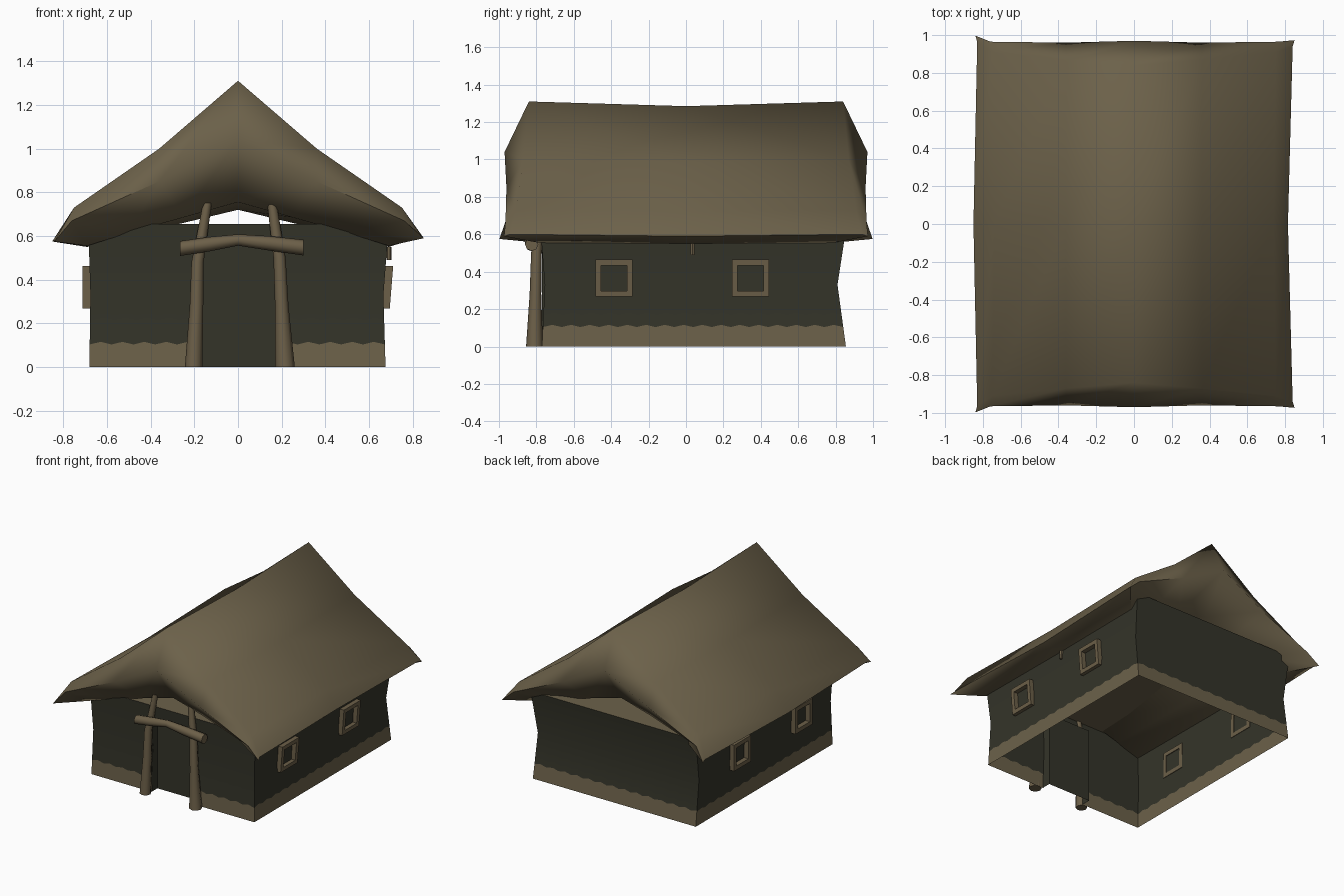
import bpy, bmesh, math
from mathutils import Vector

if "Cube" in bpy.data.objects:
    bpy.data.objects.remove(bpy.data.objects["Cube"])


def material(name, col):
    m = bpy.data.materials.new(name)
    m.diffuse_color = (*col, 1)
    m.use_nodes = True
    m.node_tree.nodes["Principled BSDF"].inputs["Base Color"].default_value = m.diffuse_color
    return m


THATCH = material("thatch brown", (0.15, 0.12, 0.068))
TIMBER = material("timber brown", (0.15, 0.115, 0.065))
DARK = material("dark wall", (0.034, 0.034, 0.022))


def make(name, verts, faces, mats, ids=None, angle=None, fix=True):
    me = bpy.data.meshes.new(name)
    me.from_pydata([tuple(v) for v in verts], [], faces)
    for m in mats:
        me.materials.append(m)
    if ids:
        for p, i in zip(me.polygons, ids):
            p.material_index = i
    if fix:
        bm = bmesh.new()
        bm.from_mesh(me)
        bmesh.ops.recalc_face_normals(bm, faces=bm.faces)
        bm.to_mesh(me)
        bm.free()
    ob = bpy.data.objects.new(name, me)
    bpy.context.collection.objects.link(ob)
    if angle:
        bpy.ops.object.select_all(action='DESELECT')
        ob.select_set(True)
        bpy.context.view_layer.objects.active = ob
        bpy.ops.object.shade_smooth_by_angle(angle=math.radians(angle))
    return ob


# Thatched roof: half profiles from ridge to eave, looped front to back and under
OUTER = [(0, .97, 1.04), (.36, .96, .85), (.76, .965, .67), (.85, .973, .59)]
MAIN = [(0, .84, 1.31), (.36, .87, 1.0), (.75, .91, .73), (.84, .94, .60)]
MID = [(0, 0, 1.285), (.36, 0, .985), (.74, 0, .72), (.815, 0, .59)]
UNDER = [(0, .77, .755), (.25, .77, .685), (.5, .77, .615), (.69, .79, .555)]
UMID = [(0, 0, .72), (.25, 0, .66), (.5, 0, .605), (.69, 0, .55)]


def roof_row(half, s):
    left = []
    for i, (x, y, z) in enumerate(half[:0:-1]):
        if i == 0 and half is not UNDER and half is not UMID:
            x, y, z = (x + .035 if y == 0 else x - .01), y * 1.025, z - .015
        left.append((-x, s * y, z))
    return left + [(x, s * y, z) for x, y, z in half]


rows = [roof_row(h, s) for h, s in ((UNDER, -1), (OUTER, -1), (MAIN, -1), (MID, 1),
                                    (MAIN, 1), (OUTER, 1), (UNDER, 1), (UMID, 1))]
verts = [v for r in rows for v in r]
faces = []
for r in range(8):
    for c in range(6):
        n = (r + 1) % 8
        faces.append((r * 7 + c, r * 7 + c + 1, n * 7 + c + 1, n * 7 + c))
for c in (0, 6):
    for f in ((0, 1, 2), (0, 2, 3, 7), (7, 3, 4, 6), (6, 4, 5)):
        faces.append(tuple(i * 7 + c for i in f))
make("thatched_roof", verts, faces, [THATCH], angle=85)

# Wall corners: plan position at the foot, the pinched middle and the top
LEVELS = (0, .33, .655)
FL = [(-.68, -.77), (-.675, -.755), (-.685, -.78)]
FR = [(.675, -.77), (.665, -.755), (.69, -.78)]
BR = [(.675, .855), (.665, .81), (.69, .86)]
BL = [(-.68, .855), (-.675, .81), (-.685, .86)]


def corner(c, z):
    i = 0 if z < LEVELS[1] else 1
    t = (z - LEVELS[i]) / (LEVELS[i + 1] - LEVELS[i])
    return Vector((*c[i], z)).lerp(Vector((*c[i + 1], z)), t)


def wall(name, a, b, t0=0, t1=1, z_levels=(0, .11, .33, .655)):
    length = (Vector(b[0]) - Vector(a[0])).length * (t1 - t0)
    n = max(2, round(length / .05))
    vs, fs, ids = [], [], []
    for r, z0 in enumerate(z_levels):
        for i in range(n + 1):
            # scalloped upper edge of the pale base band
            z = z0 + (.006 if i % 2 else -.006) if z0 == .11 else z0
            t = t0 + (t1 - t0) * i / n
            vs.append(corner(a, z).lerp(corner(b, z), t))
    for r in range(len(z_levels) - 1):
        for i in range(n):
            k = r * (n + 1) + i
            fs.append((k, k + 1, k + n + 2, k + n + 1))
            ids.append(1 if z_levels[r] == 0 else 0)
    make(name, vs, fs, [DARK, THATCH], ids, angle=40, fix=False)


DOOR0, DOOR1 = .37, .63
wall("right_wall", FR, BR)
wall("back_wall", BR, BL)
wall("left_wall", BL, FL)
wall("front_wall_left", FL, FR, 0, DOOR0)
wall("front_wall_right", FL, FR, DOOR1, 1)
wall("front_wall_lintel", FL, FR, DOOR0, DOOR1, (.56, .655))

# Recessed dark doorway
dx, yb, yf, zt = .18, -.70, -.77, .56
make("doorway", [(-dx, yf, 0), (-dx, yb, 0), (dx, yb, 0), (dx, yf, 0),
                 (-dx, yf, zt), (-dx, yb, zt), (dx, yb, zt), (dx, yf, zt)],
     [(0, 1, 5, 4), (1, 2, 6, 5), (2, 3, 7, 6), (4, 5, 6, 7)], [DARK], fix=False)

# Flat ceiling resting on the wall tops
make("ceiling", [corner(c, .654) for c in (FL, FR, BR, BL)], [(0, 1, 2, 3)],
     [THATCH], fix=False)


def log(name, pts, axis, sides=8):
    """Tapered log; pts are (x, y, z, radius), rings lie square to the axis."""
    vs, fs = [], []
    for x, y, z, r in pts:
        for k in range(sides):
            a = 2 * math.pi * k / sides
            u, v = r * math.cos(a), r * math.sin(a)
            vs.append((x + u, y + v, z) if axis == 'z' else (x, y + u, z + v))
    for j in range(len(pts) - 1):
        for k in range(sides):
            m = (k + 1) % sides
            fs.append((j * sides + k, j * sides + m, (j + 1) * sides + m, (j + 1) * sides + k))
    fs.append(tuple(range(sides)))
    fs.append(tuple(range((len(pts) - 1) * sides, len(pts) * sides)))
    make(name, vs, fs, [TIMBER], angle=50)


# Door posts leaning inward, with a bowed cross beam
log("left_door_post", [(-.203, -.81, 0, .04), (-.19, -.805, .28, .031),
                       (-.185, -.80, .48, .028), (-.14, -.78, .75, .02)], 'z')
log("right_door_post", [(.215, -.81, 0, .045), (.2, -.805, .28, .031),
                        (.19, -.80, .5, .028), (.155, -.78, .75, .022)], 'z')
log("cross_beam", [(-.265, -.825, .543, .034), (-.13, -.83, .563, .033),
                   (0, -.83, .582, .026), (.14, -.83, .567, .033),
                   (.3, -.825, .547, .036)], 'x')


def window(name, x, y, lean, z=.366, w=.1, h=.098, bar=.03, d=.02):
    """Square frame, a ring of four mitred bars, leaning with the wall."""
    vs, fs = [], []
    for dx in (-d, d):
        for k in (0, bar):
            for sy, sz in ((-1, -1), (1, -1), (1, 1), (-1, 1)):
                zz = sz * (h - k)
                vs.append((x + dx + lean * zz, y + sy * (w - k), z + zz))
    for i in range(4):
        j = (i + 1) % 4
        fs += [(i, j, j + 4, i + 4), (8 + i, 8 + j, 12 + j, 12 + i),
               (i, j, 8 + j, 8 + i), (4 + i, 4 + j, 12 + j, 12 + i)]
    make(name, vs, fs, [TIMBER])


for y, tag in ((-.385, "front"), (.345, "back")):
    window("right_window_" + tag, .682, y, .08)
    window("left_window_" + tag, -.692, y, 0)

# Small peg under the right eave
log("eave_peg", [(.69, .035, .49, .011), (.69, .035, .55, .013)], 'z', 6)
